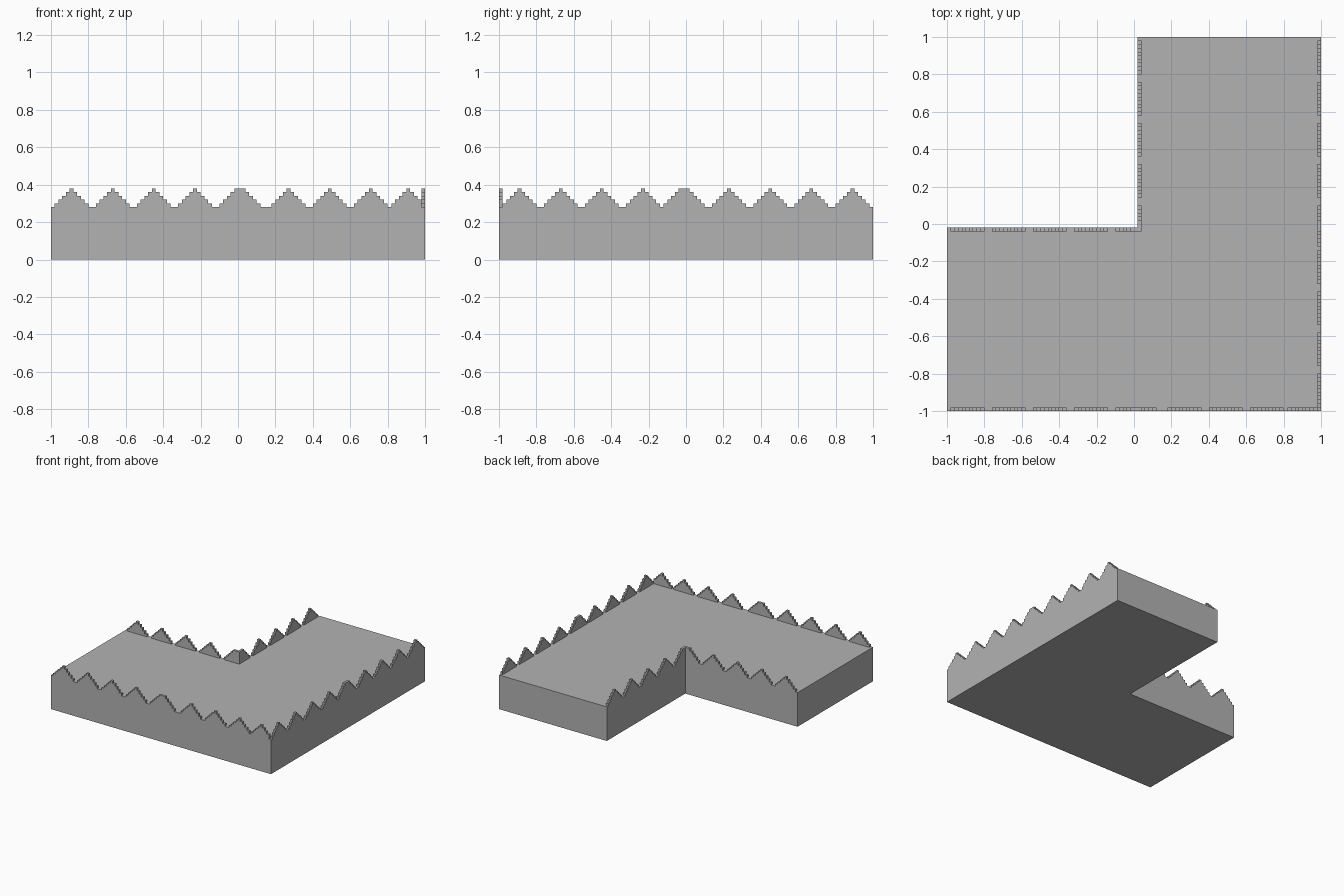
import bpy, bmesh
from mathutils import Vector

cube = bpy.data.objects.get("Cube")
if cube:
    bpy.data.objects.remove(cube, do_unlink=True)

CELL = 0.02      # width and rise of one crest step, also the wall thickness
FLOOR = 0.28
STEPS = 5

grey = bpy.data.materials.new("plain grey")
grey.use_nodes = True
colour = (0.45, 0.45, 0.45, 1)
grey.diffuse_color = colour
grey.node_tree.nodes["Principled BSDF"].inputs["Base Color"].default_value = colour


def prism(name, outline, direction):
    """Extrude a closed outline along a direction."""
    bm = bmesh.new()
    face = bm.faces.new([bm.verts.new(p) for p in outline])
    result = bmesh.ops.extrude_face_region(bm, geom=[face])
    moved = [v for v in result["geom"] if isinstance(v, bmesh.types.BMVert)]
    bmesh.ops.translate(bm, verts=moved, vec=direction)
    bmesh.ops.recalc_face_normals(bm, faces=bm.faces)
    mesh = bpy.data.meshes.new(name)
    bm.to_mesh(mesh)
    bm.free()
    mesh.materials.append(grey)
    obj = bpy.data.objects.new(name, mesh)
    bpy.context.collection.objects.link(obj)


def crest_wall(name, start, along, inward, cells, peaks):
    """Wall whose top climbs and falls in square steps around each peak cell."""
    start, along, inward = Vector(start), Vector(along), Vector(inward)
    up = Vector((0, 0, 1))
    outline = [start]
    last = None
    for i in range(cells):
        level = max(0, STEPS - min(abs(i - p) for p in peaks))
        height = up * (FLOOR + level * CELL)
        if level != last:
            if last is not None:
                outline.append(start + along * i * CELL + up * (FLOOR + last * CELL))
            outline.append(start + along * i * CELL + height)
        last = level
    end = start + along * cells * CELL
    outline += [end + height, end]
    prism(name, outline, inward * CELL)


# L-shaped floor block, fitted between the walls
W, N = 1 - CELL, 2 * CELL
prism("floor_block", [(-1, -W, 0), (W, -W, 0), (W, 1, 0), (N, 1, 0),
                      (N, -N, 0), (-1, -N, 0)], (0, 0, FLOOR))

# Regular peaks from each open end, meeting in a broad central peak
first_half = [5, 16, 27, 38, 49, 50, 51]
crest_wall("front_wall", (-1, -1, 0), (1, 0, 0), (0, 1, 0), 99,
           first_half + [63, 74, 85, 95])
crest_wall("left_wall", (1, 1, 0), (0, -1, 0), (-1, 0, 0), 100,
           first_half + [61, 72, 83, 94])
crest_wall("inner_back_wall", (-1, -CELL, 0), (1, 0, 0), (0, -1, 0), 52, first_half)
crest_wall("inner_right_wall", (CELL, 1, 0), (0, -1, 0), (1, 0, 0), 51, first_half)
